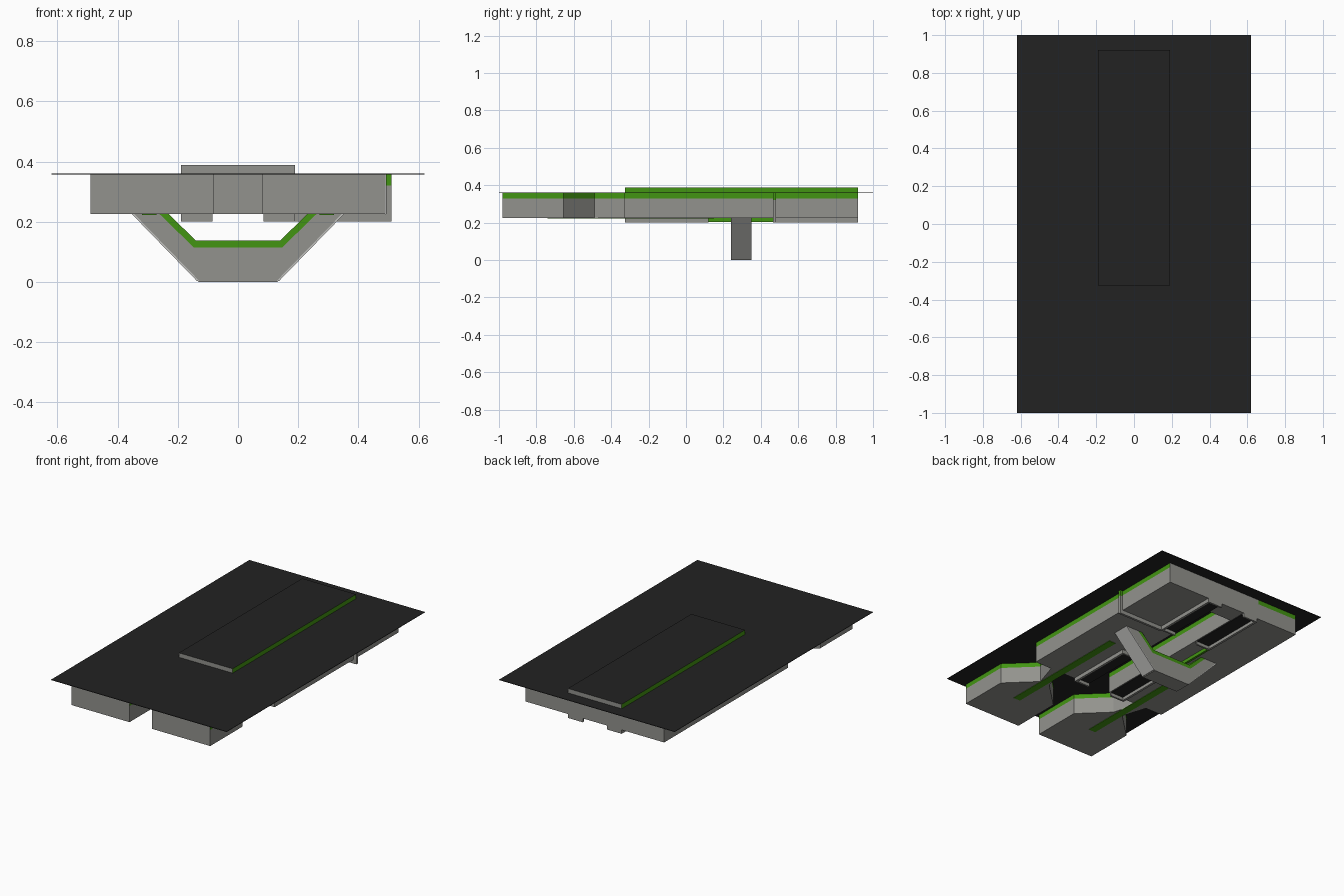
import bpy, bmesh
from mathutils import Vector

if "Cube" in bpy.data.objects:
    bpy.data.objects.remove(bpy.data.objects["Cube"])


def mat(name, rgb):
    m = bpy.data.materials.new(name)
    m.diffuse_color = (*rgb, 1)
    m.use_nodes = True
    m.node_tree.nodes["Principled BSDF"].inputs["Base Color"].default_value = m.diffuse_color
    return m


GRAY = mat("metal gray", (0.29, 0.29, 0.27))
GREEN = mat("moss green", (0.055, 0.30, 0.006))
BLACK = mat("matte black", (0.016, 0.016, 0.016))
LIGHT = mat("light gray", (0.55, 0.55, 0.53))
MATS = [GRAY, GREEN, BLACK, LIGHT]


def finish(name, bm, rule=None, default=0):
    bmesh.ops.recalc_face_normals(bm, faces=bm.faces)
    for f in bm.faces:
        f.normal_update()
        f.material_index = rule(f.calc_center_median(), f.normal) if rule else default
    me = bpy.data.meshes.new(name)
    bm.to_mesh(me)
    bm.free()
    for m in MATS:
        me.materials.append(m)
    ob = bpy.data.objects.new(name, me)
    bpy.context.collection.objects.link(ob)
    return ob


def prism(name, pts, vec, rule=None, default=0, cuts=()):
    """Extrude a closed 3D outline along vec, then slice it for paint edges."""
    bm = bmesh.new()
    f = bm.faces.new([bm.verts.new(p) for p in pts])
    ext = bmesh.ops.extrude_face_region(bm, geom=[f])
    vs = [g for g in ext["geom"] if isinstance(g, bmesh.types.BMVert)]
    bmesh.ops.translate(bm, verts=vs, vec=Vector(vec))
    for co, no in cuts:
        bmesh.ops.bisect_plane(bm, geom=bm.verts[:] + bm.edges[:] + bm.faces[:],
                               plane_co=co, plane_no=no)
    return finish(name, bm, rule, default)


def box(name, x, y, z, rule=None, default=0, cuts=()):
    x, y, z = sorted(x), sorted(y), sorted(z)
    pts = [(x[0], y[0], z[0]), (x[1], y[0], z[0]), (x[1], y[1], z[0]), (x[0], y[1], z[0])]
    return prism(name, pts, (0, 0, z[1] - z[0]), rule, default, cuts)


# green paint along the upper edge of the long sides and one back corner
def body_paint(c, n):
    if c.z > 0.328 and abs(n.z) < 0.5:
        if abs(n.x) > 0.5 or (n.y > 0.9 and c.x < -0.2):
            return 1
    return 0


HALF = [(0.08, -0.98), (0.49, -0.98), (0.49, -0.655), (0.32, -0.49), (0.37, -0.33),
        (0.49, -0.33), (0.49, 0.92), (0.08, 0.92), (0.08, -0.33), (0.30, -0.33),
        (0.25, -0.49), (0.08, -0.655)]
PAINT_CUTS = [((0, 0, 0.328), (0, 0, 1)), ((-0.2, 0, 0), (1, 0, 0))]

for s, side in ((1, "right"), (-1, "left")):
    # body half with front prong
    prism(side + "_body", [(s * x, y, 0.225) for x, y in HALF], (0, 0, 0.133),
          body_paint, cuts=PAINT_CUTS)
    # painted streak underneath
    box(side + "_streak", (s * 0.27, s * 0.318), (-0.74, 0.15), (0.222, 0.226), default=1)
    # raised trim frames with dark slots
    for i, (a, b) in enumerate(((-0.325, 0.12), (0.475, 0.92))):
        n = "%s_rail_%d" % (side, i)
        box(n, (s * 0.175, s * 0.19), (a, b), (0.2, 0.23))
        box(n + "_front_cap", (s * 0.085, s * 0.175), (a, a + 0.012), (0.2, 0.23))
        box(n + "_back_cap", (s * 0.085, s * 0.175), (b - 0.012, b), (0.2, 0.23))
        box(n + "_slot", (s * 0.085, s * 0.175), (a + 0.012, b - 0.012),
            (0.22, 0.227), default=2)
    # light skin on the handle's slanted outer face
    prism(side + "_handle_skin",
          [(s * 0.352, 0.24, 0.225), (s * 0.137, 0.24, 0.004),
           (s * 0.129, 0.24, 0.004), (s * 0.344, 0.24, 0.225)], (0, 0.11, 0), default=3)

# back bar closing the centre slot
box("back_bar", (-0.08, 0.08), (0.8, 0.92), (0.225, 0.358))
# painted rail piece between the left frames
box("left_middle_rail", (-0.19, -0.175), (0.12, 0.475), (0.203, 0.23), default=1)

# handle: bent bar hanging below the body
INNER = [(-0.23, 0.225), (-0.14, 0.138), (0.14, 0.138), (0.23, 0.225)]
MID = [(0.205, 0.225), (0.132, 0.115), (-0.132, 0.115), (-0.205, 0.225)]
MID = [(0.26, 0.225), (0.147, 0.115), (-0.147, 0.115), (-0.26, 0.225)]
OUTER = [(-0.344, 0.225), (-0.13, 0.0), (0.13, 0.0), (0.344, 0.225)]
prism("handle", [(x, 0.24, z) for x, z in OUTER + MID], (0, 0.11, 0))
prism("handle_inner_band", [(x, 0.24, z) for x, z in INNER + MID], (0, 0.11, 0), default=1)

# thin bracket on the right side
box("bracket_foot", (0.19, 0.51), (0.465, 0.48), (0.2, 0.225))
box("bracket_upright", (0.491, 0.51), (0.465, 0.48), (0.225, 0.358),
    lambda c, n: 1 if c.z > 0.32 else 0, cuts=[((0, 0, 0.32), (0, 0, 1))])

# large flat top sheet
box("top_sheet", (-0.62, 0.62), (-1, 1), (0.357, 0.36), default=2)

# raised slab: black top, green long sides, gray ends
box("top_slab", (-0.19, 0.19), (-0.325, 0.92), (0.36, 0.388),
    lambda c, n: 2 if n.z > 0.5 else (1 if abs(n.x) > 0.5 else 0))
